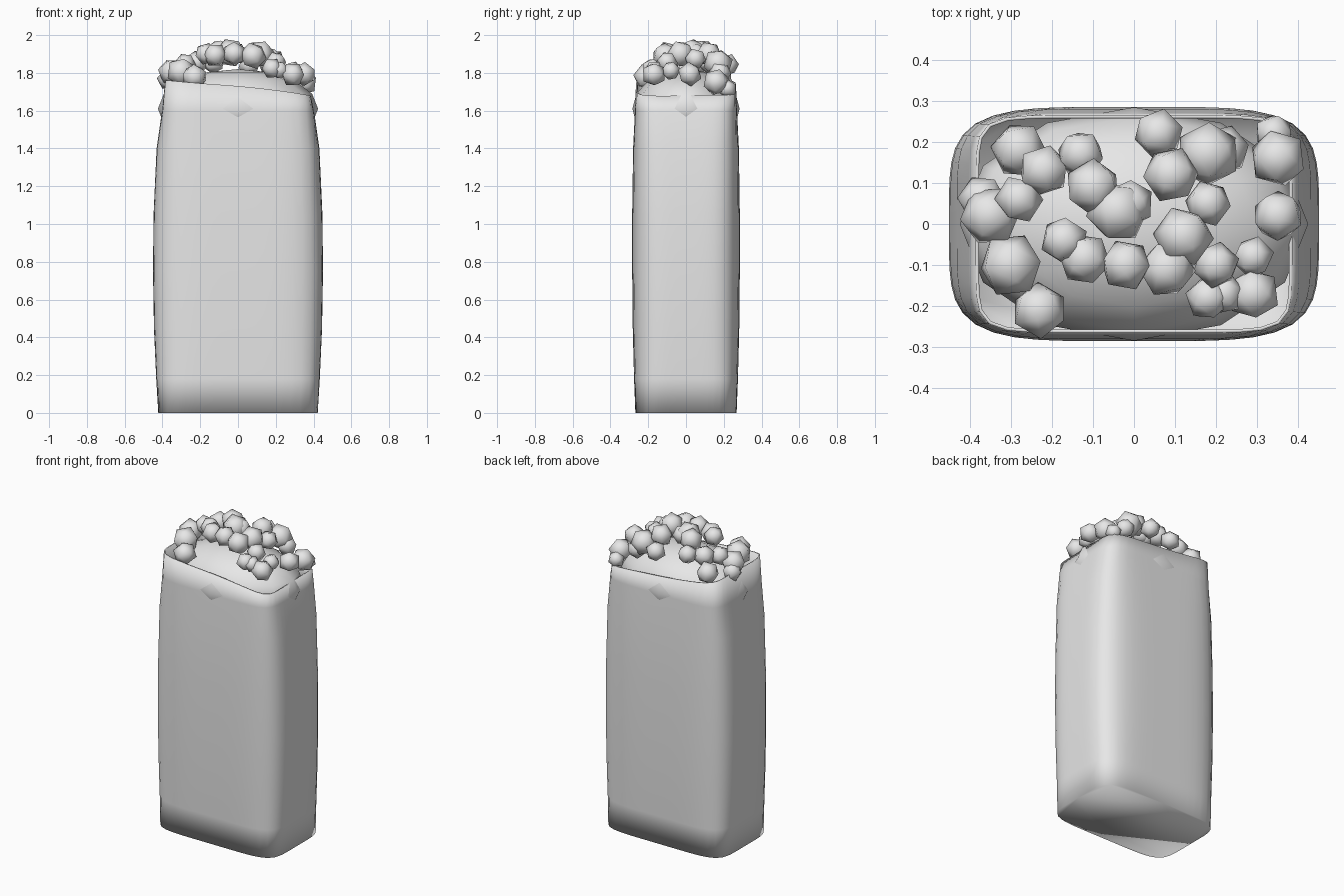
import bpy, bmesh, math, random
from mathutils import Matrix, Euler

if "Cube" in bpy.data.objects:
    bpy.data.objects.remove(bpy.data.objects["Cube"])

random.seed(4)
grey = bpy.data.materials.new("light_grey")
grey.diffuse_color = (0.8, 0.8, 0.8, 1)
grey.use_nodes = True
grey.node_tree.nodes["Principled BSDF"].inputs["Base Color"].default_value = grey.diffuse_color


def finish(name, bm):
    bmesh.ops.recalc_face_normals(bm, faces=bm.faces)
    for f in bm.faces:
        f.smooth = True
    me = bpy.data.meshes.new(name)
    bm.to_mesh(me)
    bm.free()
    me.materials.append(grey)
    ob = bpy.data.objects.new(name, me)
    bpy.context.collection.objects.link(ob)
    return ob


# Bulging paper bag: (height, half width, half depth, corner squareness)
RINGS = [(0, .422, .268, 6), (.18, .433, .275, 5), (.45, .445, .282, 4.6),
         (.75, .45, .285, 4.5), (1.05, .447, .285, 4.5), (1.4, .431, .28, 5),
         (1.6, .402, .27, 6.5), (None, .385, .265, 8)]
N = 64
bm = bmesh.new()
loops = []
for z, hx, hy, n in RINGS:
    loop = []
    for i in range(N):
        a = 2 * math.pi * i / N
        c, s = math.cos(a), math.sin(a)
        k = (abs(c) ** n + abs(s) ** n) ** (-1 / n)
        x, y = c * k, s * k
        # the open rim slopes down to the right with a slight wave
        h = 1.722 - .033 * x - .008 * x * x * x + .008 * math.cos(2 * a) * y if z is None else z
        loop.append(bm.verts.new((x * hx, y * hy, h)))
    loops.append(loop)
for lo, hi in zip(loops, loops[1:]):
    for i in range(N):
        j = (i + 1) % N
        bm.faces.new((lo[i], lo[j], hi[j], hi[i]))
bm.faces.new(loops[0][::-1])
bag = finish("bag", bm)
thick = bag.modifiers.new("paper", 'SOLIDIFY')
thick.thickness = .008
thick.offset = -1

# Rounded mound filling the mouth of the bag
bm = bmesh.new()
bmesh.ops.create_uvsphere(bm, u_segments=12, v_segments=8, radius=1,
                          matrix=Matrix.Translation((0, 0, 1.61)) @ Matrix.Diagonal((.424, .284, .21, 1)))
finish("filling_mound", bm)

# Loose faceted kernels: x, y, radius
KERNELS = [(-.30, -.10, .08), (-.23, -.21, .07), (-.35, .02, .075), (-.37, .06, .06),
           (-.28, .06, .06), (-.28, .18, .07), (-.22, .13, .065), (-.13, .17, .06),
           (-.10, .09, .07), (-.17, -.04, .06), (-.12, -.085, .065), (-.04, .03, .078),
           (-.01, .05, .06), (-.02, -.10, .065), (.08, -.11, .072), (.12, -.03, .075),
           (.09, .12, .07), (.06, .22, .062), (.18, .05, .058), (.18, .17, .08),
           (.22, .18, .062), (.35, .16, .072), (.34, .22, .05), (.35, .02, .065),
           (.29, -.08, .052), (.20, -.10, .058), (.18, -.18, .056), (.29, -.17, .066),
           (.22, -.17, .05)]
bm = bmesh.new()
for x, y, r in KERNELS:
    z = 1.925 - x * x - 1.7 * y * y + random.uniform(-.02, .01)
    turn = Euler([random.uniform(0, 6.28) for _ in range(3)]).to_matrix().to_4x4()
    bmesh.ops.create_icosphere(bm, subdivisions=1, radius=r,
                               matrix=Matrix.Translation((x, y, z)) @ turn)
finish("popped_kernels", bm)
